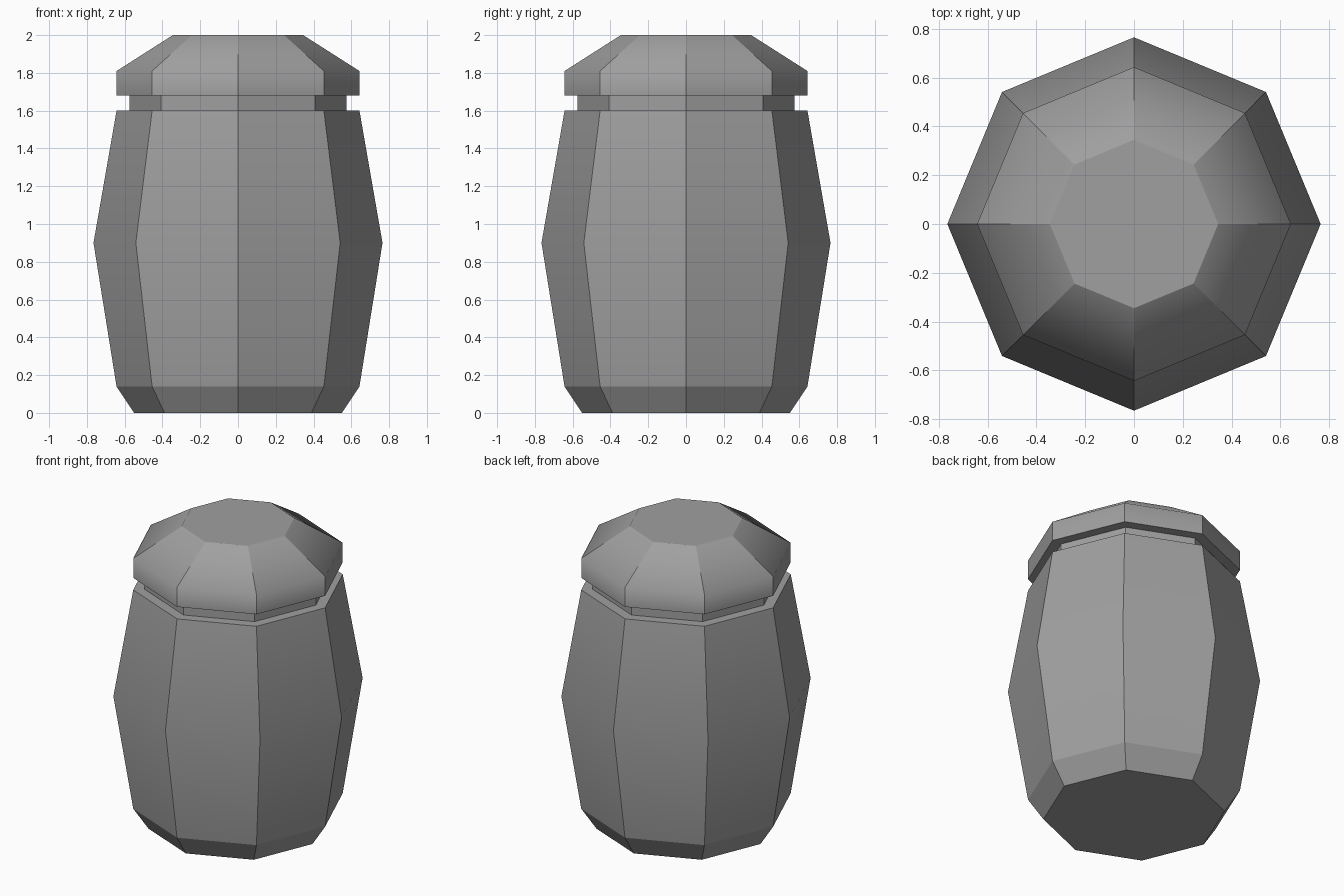
import bpy
import bmesh
from math import cos, sin, pi

cube = bpy.data.objects.get("Cube")
if cube:
    bpy.data.objects.remove(cube, do_unlink=True)

SIDES = 8
GREY = (0.35, 0.35, 0.35, 1)

mat = bpy.data.materials.new("plain grey")
mat.use_nodes = True
mat.diffuse_color = GREY
mat.node_tree.nodes["Principled BSDF"].inputs["Base Color"].default_value = GREY


def turned(name, profile, soft_heights=()):
    """Eight-sided capped solid from (radius, height) rings; only rings at soft_heights blend."""
    bm = bmesh.new()
    rings = [[bm.verts.new((r * cos(2 * pi * i / SIDES), r * sin(2 * pi * i / SIDES), z))
              for i in range(SIDES)] for r, z in profile]
    for low, high in zip(rings, rings[1:]):
        for i in range(SIDES):
            j = (i + 1) % SIDES
            bm.faces.new((low[i], low[j], high[j], high[i])).smooth = True
    bm.faces.new(rings[0][::-1])
    bm.faces.new(rings[-1])
    for edge in bm.edges:
        a, b = (v.co.z for v in edge.verts)
        level = abs(a - b) < 1e-4
        edge.smooth = level and any(abs(a - z) < 1e-4 for z in soft_heights)
    mesh = bpy.data.meshes.new(name)
    bm.to_mesh(mesh)
    bm.free()
    mesh.materials.append(mat)
    obj = bpy.data.objects.new(name, mesh)
    bpy.context.collection.objects.link(obj)


# Bulging jar body with a tapered foot
turned("jar_body", [(0.55, 0), (0.643, 0.14), (0.765, 0.9), (0.643, 1.6)], (0.9,))

# Recessed neck, sunk slightly into body and lid
turned("jar_neck", [(0.575, 1.58), (0.575, 1.70)])

# Lid with upright rim and sloping shoulder
turned("jar_lid", [(0.643, 1.68), (0.643, 1.81), (0.345, 2.0)], (1.81,))
